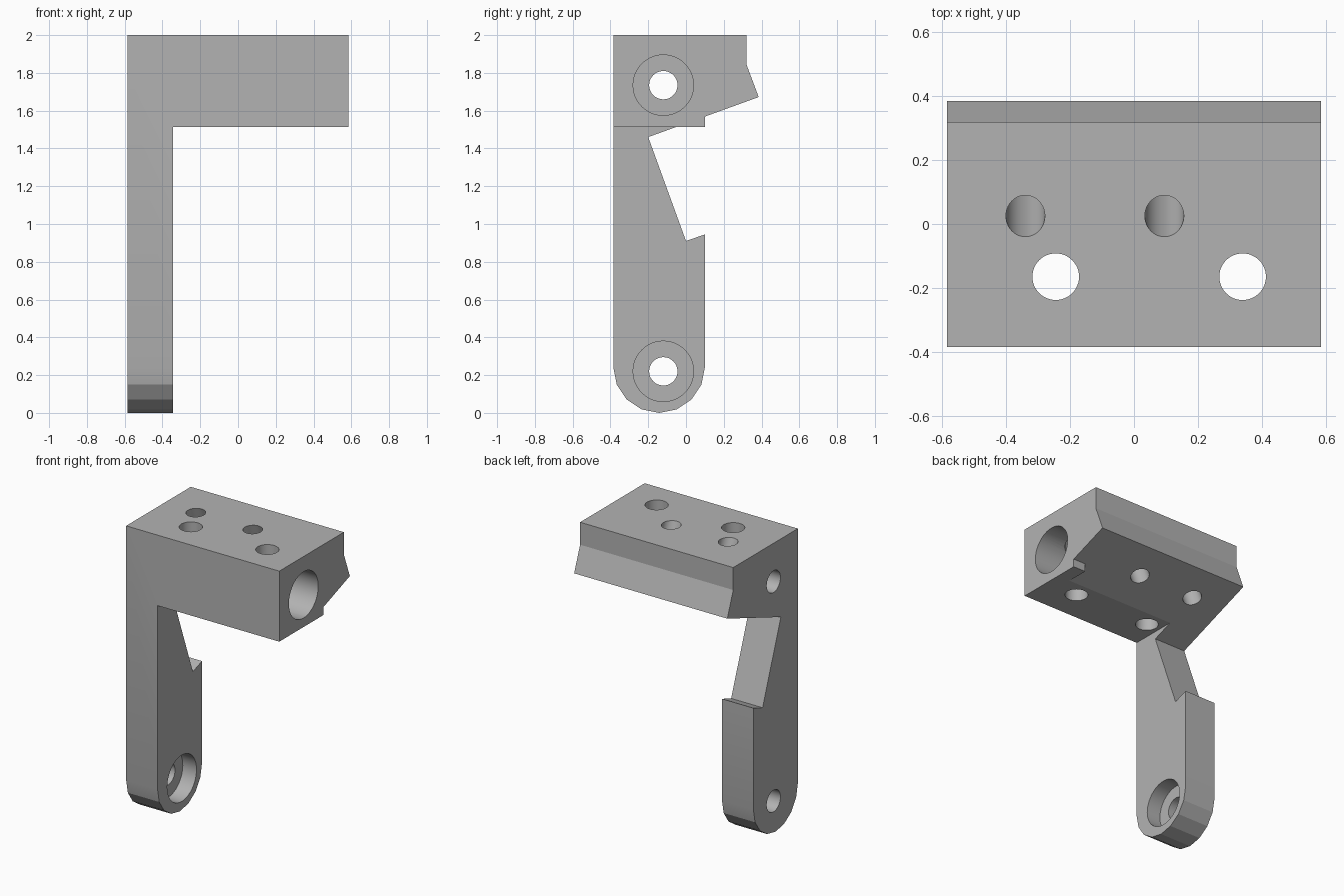
import bpy, bmesh
from math import sin, cos, pi, radians
from mathutils import Vector

if "Cube" in bpy.data.objects:
    bpy.data.objects.remove(bpy.data.objects["Cube"])

grey = bpy.data.materials.new("plain grey")
grey.use_nodes = True
grey.diffuse_color = (0.45, 0.45, 0.45, 1)
grey.node_tree.nodes["Principled BSDF"].inputs["Base Color"].default_value = (0.45, 0.45, 0.45, 1)

LEFT, RIGHT = -0.585, 0.585      # ends of the arm
LEG = -0.345                     # inner face of the leg
UNDER = 1.513                    # underside of the arm
TILT = radians(20)               # slope of the rail seat


def make_object(name, bm):
    bmesh.ops.recalc_face_normals(bm, faces=bm.faces)
    mesh = bpy.data.meshes.new(name)
    bm.to_mesh(mesh)
    bm.free()
    mesh.materials.append(grey)
    obj = bpy.data.objects.new(name, mesh)
    bpy.context.collection.objects.link(obj)
    return obj


def prism(name, outline, x0, x1):
    """Extrude a (y, z) outline along x."""
    bm = bmesh.new()
    face = bm.faces.new([bm.verts.new((x0, y, z)) for y, z in outline])
    new = bmesh.ops.extrude_face_region(bm, geom=[face])["geom"]
    verts = [v for v in new if isinstance(v, bmesh.types.BMVert)]
    bmesh.ops.translate(bm, verts=verts, vec=(x1 - x0, 0, 0))
    return make_object(name, bm)


def rod(name, start, end, radius):
    """Cylinder between two points."""
    start, end = Vector(start), Vector(end)
    axis = end - start
    bm = bmesh.new()
    bmesh.ops.create_cone(bm, cap_ends=True, segments=48, radius1=radius,
                          radius2=radius, depth=axis.length)
    bmesh.ops.rotate(bm, verts=bm.verts, matrix=axis.to_track_quat("Z", "Y").to_matrix())
    bmesh.ops.translate(bm, verts=bm.verts, vec=(start + end) / 2)
    return make_object(name, bm)


def combine(target, tool, operation):
    mod = target.modifiers.new(tool.name, "BOOLEAN")
    mod.object, mod.operation, mod.solver = tool, operation, "EXACT"
    bpy.context.view_layer.objects.active = target
    bpy.ops.object.modifier_apply(modifier=mod.name)
    bpy.data.objects.remove(tool)


# Side silhouette: head, rail seat notch and faceted round foot
foot = [(-0.1425 - 0.2425 * cos(i * pi / 8), 0.2425 - 0.2425 * sin(i * pi / 8)) for i in range(9)]
silhouette = [(-0.385, 2)] + foot + [(0.1, 0.945), (0, 0.91), (-0.2, 1.46),
                                     (0.385, 1.672), (0.32, 1.845), (0.32, 2)]
bracket = prism("bracket", silhouette, LEFT, RIGHT)

# Clear the space below the arm, leaving the leg on one side
below = [(-1, -1), (1, -1), (1, UNDER), (-1, UNDER)]
combine(bracket, prism("arm_clearance", below, LEG, 1), "DIFFERENCE")

# Small stop tab at the free end of the seat
tab = [(-0.1, UNDER), (0.1, UNDER), (0.1, 1.6), (-0.1, 1.6)]
combine(bracket, prism("stop_tab", tab, 0.49, RIGHT), "UNION")

# Long bore in the arm and counterbore in the foot, each with a small through hole
for z in (0.22, 1.735):
    combine(bracket, rod("bore", (-0.45, -0.12, z), (1, -0.12, z), 0.16), "DIFFERENCE")
    combine(bracket, rod("pin_hole", (-1, -0.12, z), (0, -0.12, z), 0.075), "DIFFERENCE")

# Vertical mounting holes
for x in (-0.245, 0.34):
    combine(bracket, rod("mount_hole", (x, -0.165, 1.3), (x, -0.165, 2.2), 0.073), "DIFFERENCE")

# Tilted holes square to the rail seat
slant = Vector((0, -sin(TILT), cos(TILT)))
for x in (-0.34, 0.095):
    mouth = Vector((x, 0.025, 2))
    combine(bracket, rod("seat_hole", mouth - slant * 0.7, mouth + slant * 0.2, 0.061), "DIFFERENCE")

# Smooth bores, sharp edges elsewhere
bpy.ops.object.select_all(action="DESELECT")
bracket.select_set(True)
bpy.context.view_layer.objects.active = bracket
bpy.ops.object.shade_smooth_by_angle(angle=radians(15))
